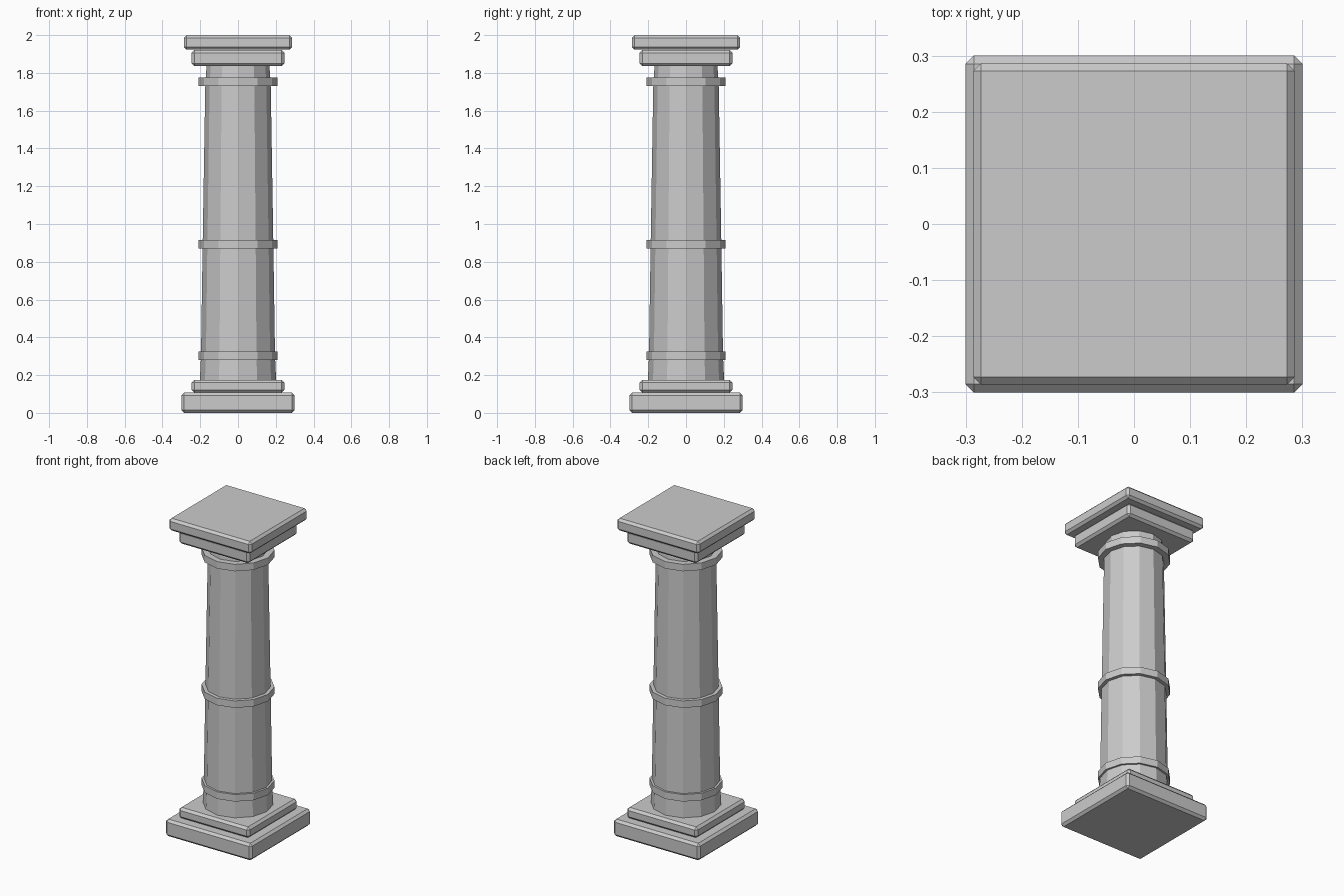
import bpy, bmesh
from math import cos, sin, tau

if "Cube" in bpy.data.objects:
    bpy.data.objects.remove(bpy.data.objects["Cube"])

SIDES = 12


def add_object(name, bm):
    bmesh.ops.recalc_face_normals(bm, faces=bm.faces)
    mesh = bpy.data.meshes.new(name)
    bm.to_mesh(mesh)
    bm.free()
    ob = bpy.data.objects.new(name, mesh)
    bpy.context.collection.objects.link(ob)
    return ob


def slab(name, half, z0, z1, chamfer=0.0145):
    """Square slab with a single flat chamfer on every edge."""
    bm = bmesh.new()
    bmesh.ops.create_cube(bm, size=1)
    for v in bm.verts:
        v.co = (v.co.x * 2 * half, v.co.y * 2 * half, z0 + (v.co.z + 0.5) * (z1 - z0))
    ob = add_object(name, bm)
    bevel = ob.modifiers.new("chamfer", 'BEVEL')
    bevel.width = chamfer
    bevel.segments = 1


def lathe(name, profile):
    """Closed twelve-sided solid through (radius, z) points."""
    bm = bmesh.new()
    rings = [[bm.verts.new((r * cos(tau * i / SIDES), r * sin(tau * i / SIDES), z))
              for i in range(SIDES)] for r, z in profile]
    for low, high in zip(rings, rings[1:]):
        for i in range(SIDES):
            j = (i + 1) % SIDES
            bm.faces.new((low[i], low[j], high[j], high[i]))
    bm.faces.new(rings[0])
    bm.faces.new(rings[-1])
    add_object(name, bm)


# Stepped base
slab("base_plinth", 0.30, 0.0, 0.107)
slab("base_step", 0.246, 0.107, 0.175)

# Tapered shaft with a slight flare at the foot
lathe("shaft", [(0.202, 0.17), (0.196, 0.30), (0.187, 0.90), (0.173, 1.75), (0.166, 1.84)])

# Bands around the shaft
for name, z in (("lower_band", 0.303), ("middle_band", 0.893), ("upper_band", 1.753)):
    lathe(name, [(0.209, z - 0.022), (0.209, z + 0.022)])

# Stepped capital
slab("capital_step", 0.246, 1.836, 1.921)
slab("capital_top", 0.287, 1.923, 2.0)
